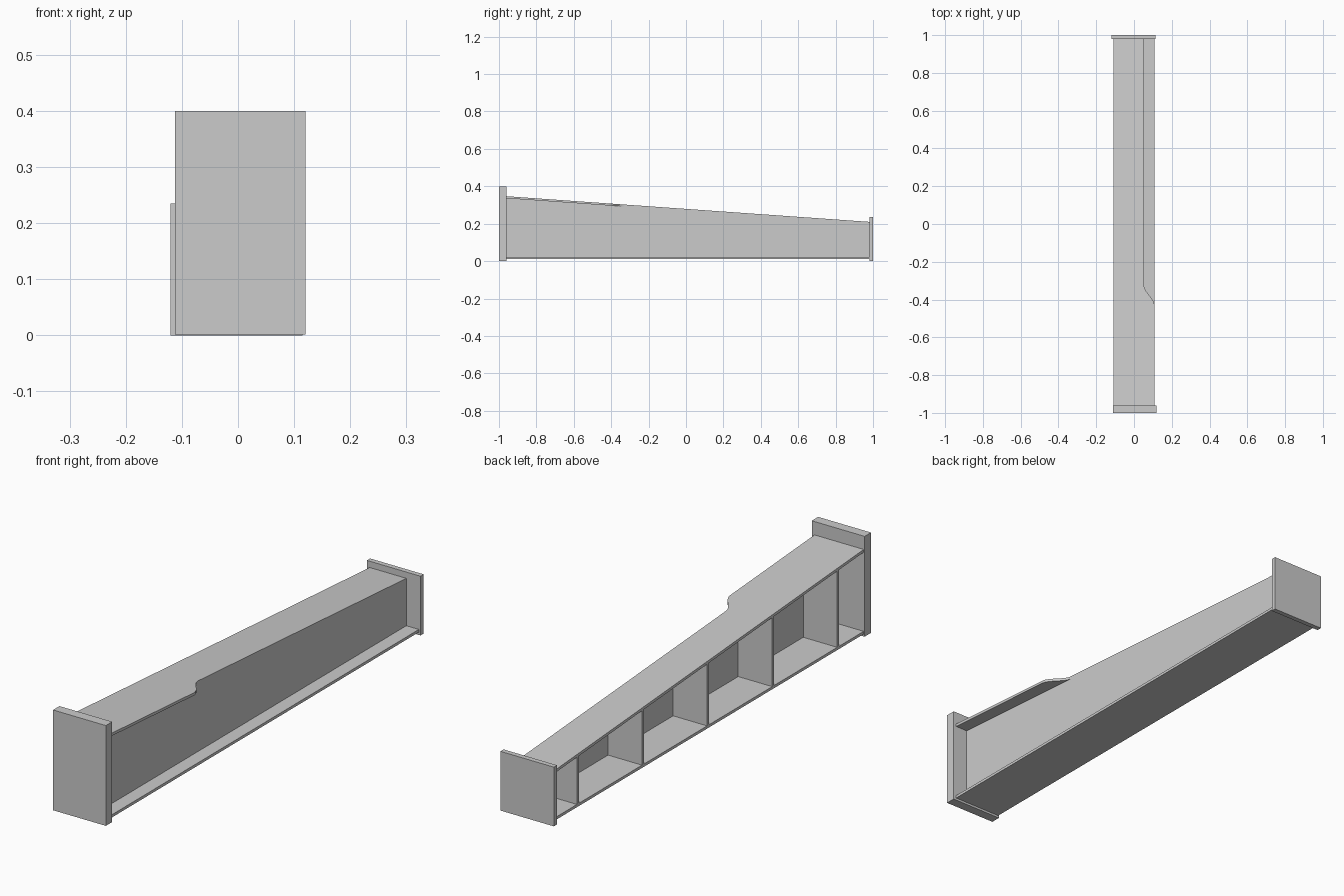
import bpy

if "Cube" in bpy.data.objects:
    bpy.data.objects.remove(bpy.data.objects["Cube"])

Y0, Y1 = -0.96, 0.98          # beam ends between the two end plates
LEFT, RIGHT = -0.108, 0.108   # flange edges
WEB_IN, WEB_OUT = 0.041, 0.053
BOTTOM, THICK = 0.011, 0.011


def top_z(y):
    """Height of the sloping upper surface."""
    return 0.347 + (y - Y0) * (0.21 - 0.347) / (Y1 - Y0)


def prism(name, ring_a, ring_b):
    """Solid between two matching outlines."""
    n = len(ring_a)
    faces = [tuple(range(n))[::-1], tuple(range(n, 2 * n))]
    faces += [(i, (i + 1) % n, n + (i + 1) % n, n + i) for i in range(n)]
    mesh = bpy.data.meshes.new(name)
    mesh.from_pydata(ring_a + ring_b, [], faces)
    obj = bpy.data.objects.new(name, mesh)
    bpy.context.collection.objects.link(obj)
    return obj


def plate(name, x0, x1, y0, y1, z0, za, zb=None):
    """Box whose top may slope from za (at y0) to zb (at y1)."""
    zb = za if zb is None else zb
    outline = [(x0, y0), (x1, y0), (x1, y1), (x0, y1)]
    tops = [za, za, zb, zb]
    return prism(name, [(x, y, z0) for x, y in outline],
                 [(x, y, z) for (x, y), z in zip(outline, tops)])


# End plates
plate("front_end_plate", -0.112, 0.12, -1, Y0, 0.002, 0.4)
plate("back_end_plate", -0.12, 0.115, Y1, 1, 0, 0.235)

# Bottom flange
plate("bottom_flange", LEFT, RIGHT, Y0, Y1, BOTTOM, BOTTOM + THICK)

# Top flange, right edge narrowing through an S-curve to the web
outline = [(LEFT, Y0), (RIGHT, Y0)]
steps = 12
for i in range(steps + 1):
    t = i / steps
    s = t * t * (3 - 2 * t)
    outline.append((RIGHT + (WEB_OUT - RIGHT) * s, -0.43 + 0.105 * t))
outline += [(WEB_OUT, Y1), (LEFT, Y1)]
prism("top_flange", [(x, y, top_z(y) - THICK) for x, y in outline],
      [(x, y, top_z(y)) for x, y in outline])

# Tapered web
plate("web", WEB_IN, WEB_OUT, Y0, Y1, BOTTOM + THICK,
      top_z(Y0) - THICK, top_z(Y1) - THICK)

# Stiffener ribs on the left side
for i in range(5):
    y = -0.80 + i * 0.408
    a, b = y - 0.006, y + 0.006
    plate(f"rib_{i + 1}", LEFT, WEB_IN, a, b, BOTTOM + THICK,
          top_z(a) - THICK, top_z(b) - THICK)
